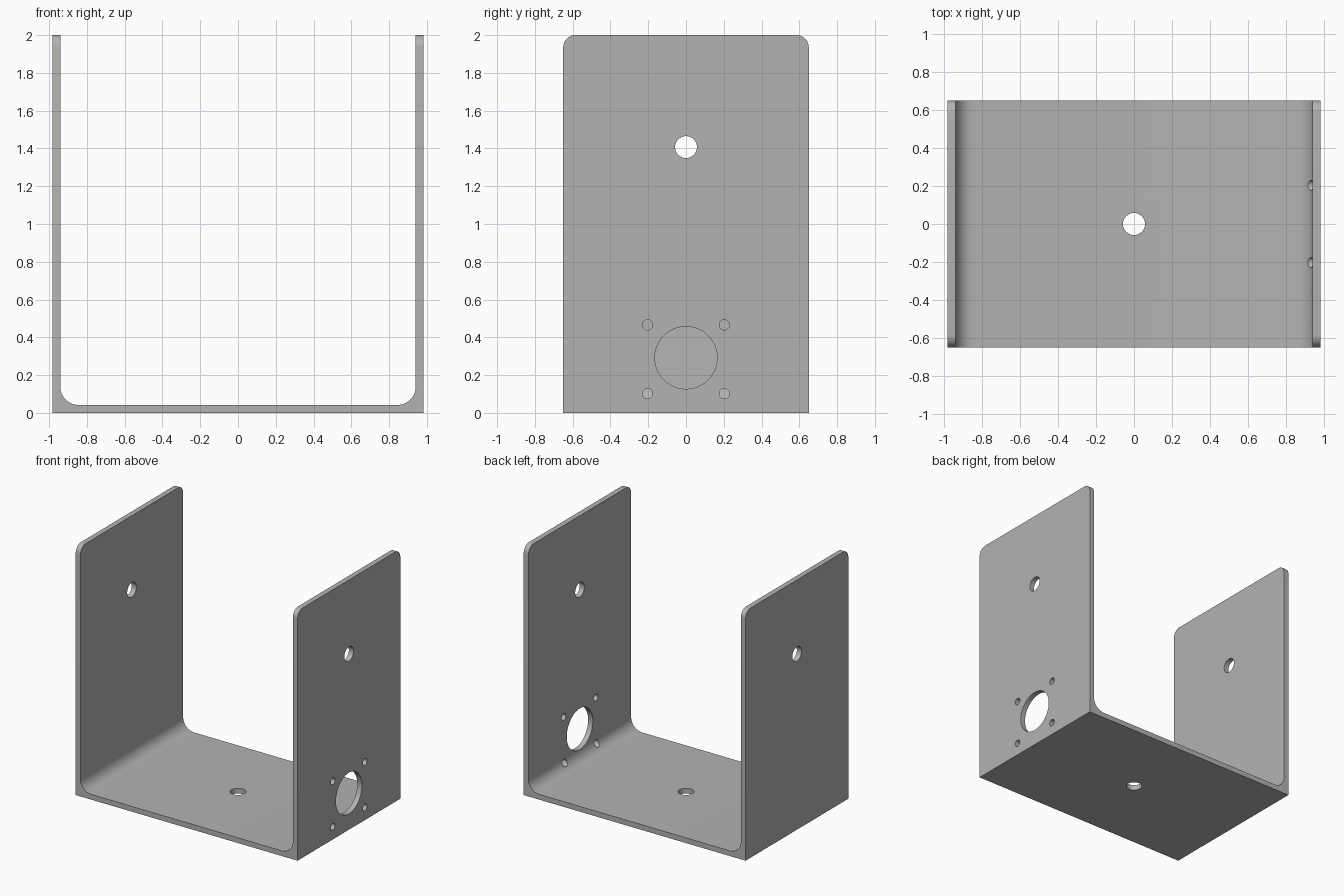
import bpy, bmesh, math
from mathutils import Matrix, Vector

if "Cube" in bpy.data.objects:
    bpy.data.objects.remove(bpy.data.objects["Cube"], do_unlink=True)

HALF_W, HALF_D, HEIGHT, THICK = 0.983, 0.65, 2.0, 0.042
INNER = HALF_W - THICK

steel = bpy.data.materials.new("plain grey")
steel.use_nodes = True
grey = (0.45, 0.45, 0.45, 1)
steel.diffuse_color = grey
steel.node_tree.nodes["Principled BSDF"].inputs["Base Color"].default_value = grey


def make_object(name, bm):
    bmesh.ops.recalc_face_normals(bm, faces=bm.faces[:])
    mesh = bpy.data.meshes.new(name)
    bm.to_mesh(mesh)
    bm.free()
    mesh.materials.append(steel)
    obj = bpy.data.objects.new(name, mesh)
    bpy.context.collection.objects.link(obj)
    return obj


def round_edges(bm, test, radius, segments):
    edges = [e for e in bm.edges if test(*(v.co for v in e.verts))]
    bmesh.ops.bevel(bm, geom=edges, offset=radius, segments=segments,
                    profile=0.5, affect='EDGES')


# U-shaped bracket extruded from its front profile
right_half = [(HALF_W, 0), (HALF_W, HEIGHT), (INNER, HEIGHT), (INNER, THICK)]
profile = right_half + [(-x, z) for x, z in reversed(right_half)]
bm = bmesh.new()
face = bm.faces.new([bm.verts.new((x, -HALF_D, z)) for x, z in profile])
extruded = bmesh.ops.extrude_face_region(bm, geom=[face])["geom"]
bmesh.ops.translate(bm, vec=(0, 2 * HALF_D, 0),
                    verts=[g for g in extruded if isinstance(g, bmesh.types.BMVert)])

# Inner bend fillets, then rounded upper corners of both walls
round_edges(bm, lambda a, b: abs(a.y - b.y) > 1
            and abs(a.z - THICK) < 0.001 and abs(b.z - THICK) < 0.001
            and abs(a.x - b.x) < 0.001, 0.097, 12)
round_edges(bm, lambda a, b: min(a.z, b.z) > HEIGHT - 0.001
            and abs(a.y - b.y) < 0.001, 0.065, 10)
bracket = make_object("bracket", bm)

# Hole cutters: centre, radius, axis and length
cutters = bmesh.new()


def add_hole(centre, radius, axis, length):
    turn = Vector((0, 0, 1)).rotation_difference(Vector(axis)).to_matrix().to_4x4()
    bmesh.ops.create_cone(cutters, cap_ends=True, segments=48, radius1=radius,
                          radius2=radius, depth=length,
                          matrix=Matrix.Translation(centre) @ turn)


X_AXIS, Z_AXIS = (1, 0, 0), (0, 0, 1)
add_hole((0, 0, 0), 0.058, Z_AXIS, 0.3)
for side in (-1, 1):
    add_hole((side * HALF_W, 0, 1.407), 0.058, X_AXIS, 0.3)
# Motor mount pattern on the left wall
add_hole((HALF_W, 0, 0.292), 0.165, X_AXIS, 0.15)
for y in (-0.203, 0.203):
    for z in (0.102, 0.466):
        add_hole((HALF_W, y, z), 0.027, X_AXIS, 0.3)
cutter = make_object("hole_cutter", cutters)

# Cut the holes and smooth the curved faces
cut = bracket.modifiers.new("holes", 'BOOLEAN')
cut.operation, cut.solver, cut.object = 'DIFFERENCE', 'EXACT', cutter
bpy.ops.object.select_all(action='DESELECT')
bpy.context.view_layer.objects.active = bracket
bracket.select_set(True)
bpy.ops.object.modifier_apply(modifier=cut.name)
bpy.data.objects.remove(cutter, do_unlink=True)
bpy.ops.object.shade_smooth_by_angle(angle=math.radians(30))
